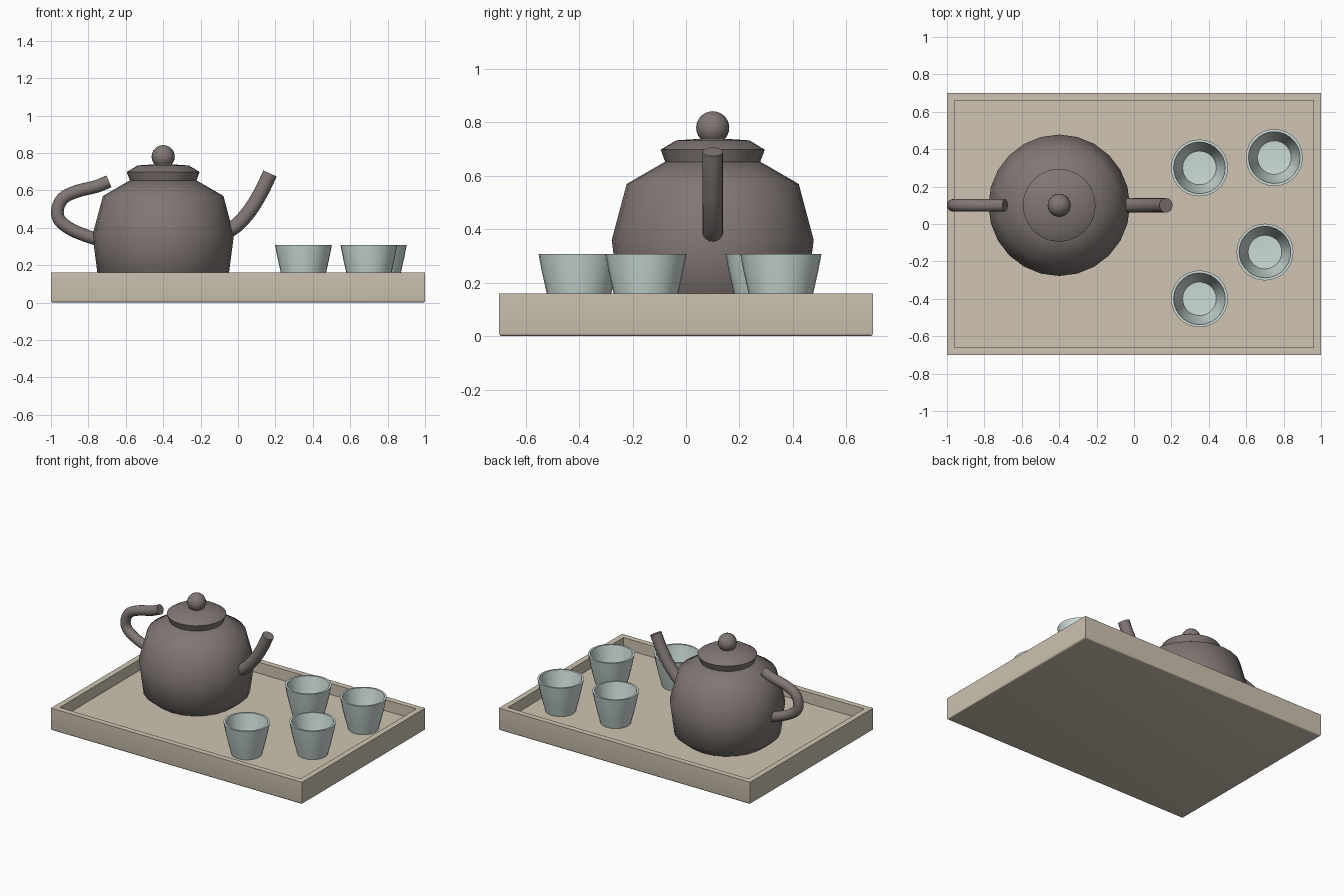
import bpy, bmesh, math
from mathutils import Matrix, Vector

if "Cube" in bpy.data.objects:
    bpy.data.objects.remove(bpy.data.objects["Cube"])


def material(name, rgb):
    m = bpy.data.materials.new(name)
    m.diffuse_color = (*rgb, 1)
    m.use_nodes = True
    m.node_tree.nodes["Principled BSDF"].inputs["Base Color"].default_value = m.diffuse_color
    return m


CLAY = material("dark_clay", (0.22, 0.185, 0.175))
CELADON = material("celadon", (0.60, 0.71, 0.68))
WOOD = material("pale_wood", (0.62, 0.55, 0.44))


def finish(name, bm, mat, angle=40):
    bmesh.ops.recalc_face_normals(bm, faces=bm.faces)
    me = bpy.data.meshes.new(name)
    bm.to_mesh(me)
    bm.free()
    ob = bpy.data.objects.new(name, me)
    bpy.context.collection.objects.link(ob)
    me.materials.append(mat)
    bpy.ops.object.select_all(action='DESELECT')
    ob.select_set(True)
    bpy.context.view_layer.objects.active = ob
    bpy.ops.object.shade_smooth_by_angle(angle=math.radians(angle))
    return ob


def lathe(name, profile, centre, sides, mat, angle=40):
    """Revolve (radius, height) points around a vertical axis."""
    bm = bmesh.new()
    vs = [bm.verts.new((r, 0, z)) for r, z in profile]
    es = [bm.edges.new(p) for p in zip(vs, vs[1:])]
    bmesh.ops.spin(bm, geom=vs + es, axis=(0, 0, 1), cent=(0, 0, 0),
                   steps=sides, angle=2 * math.pi)
    bmesh.ops.remove_doubles(bm, verts=bm.verts, dist=1e-5)
    bmesh.ops.translate(bm, verts=bm.verts, vec=(*centre, 0))
    return finish(name, bm, mat, angle)


def tube(name, points, y, radius, mat, sides=16, steps=6):
    """Capped round tube along a smooth path in the xz plane."""
    p = [Vector(q) for q in points]
    p = [2 * p[0] - p[1]] + p + [2 * p[-1] - p[-2]]
    path = []
    for a, b, c, d in zip(p, p[1:], p[2:], p[3:]):
        for i in range(steps):
            t = i / steps
            path.append(0.5 * (2 * b + (c - a) * t + (2 * a - 5 * b + 4 * c - d) * t ** 2
                               + (3 * b - a - 3 * c + d) * t ** 3))
    path.append(p[-2])
    bm = bmesh.new()
    rings = []
    for i, q in enumerate(path):
        tan = (path[min(i + 1, len(path) - 1)] - path[max(i - 1, 0)]).normalized()
        ring = []
        for k in range(sides):
            a = 2 * math.pi * k / sides
            s = radius * math.cos(a)
            ring.append(bm.verts.new((q.x - tan.y * s, y + radius * math.sin(a), q.y + tan.x * s)))
        rings.append(ring)
    for r0, r1 in zip(rings, rings[1:]):
        for k in range(sides):
            n = (k + 1) % sides
            bm.faces.new((r0[k], r0[n], r1[n], r1[k]))
    bm.faces.new(rings[0])
    bm.faces.new(rings[-1])
    return finish(name, bm, mat)


# Tray: box with softened underside and a recessed floor
FLOOR = 0.08
bm = bmesh.new()
bmesh.ops.create_cube(bm, size=1, matrix=Matrix.Translation((0, 0, 0.08))
                      @ Matrix.Diagonal((2, 1.4, 0.16, 1)))
top = max(bm.faces, key=lambda f: f.calc_center_median().z)
bmesh.ops.inset_region(bm, faces=[top], thickness=0.058)
bm.faces.ensure_lookup_table()
inner = extruded = bmesh.ops.extrude_discrete_faces(bm, faces=[top])["faces"]
bmesh.ops.translate(bm, verts=inner[0].verts, vec=(0, 0, FLOOR - 0.16))
bottom_edges = [e for e in bm.edges if all(v.co.z < 0.001 for v in e.verts)]
bmesh.ops.bevel(bm, geom=bottom_edges, offset=0.012, segments=3, profile=0.5, affect='EDGES')
finish("tray", bm, WOOD, 35)

# Teapot
POT = (-0.4, 0.1)
lathe("teapot_body", [(0, FLOOR), (0.27, FLOOR), (0.35, 0.145), (0.378, 0.36),
                      (0.322, 0.57), (0.18, 0.652), (0, 0.652)], POT, 24, CLAY, 55)
lathe("teapot_lid", [(0, 0.645), (0.175, 0.645), (0.195, 0.698), (0.137, 0.733),
                     (0, 0.742)], POT, 24, CLAY, 50)
bm = bmesh.new()
bmesh.ops.create_uvsphere(bm, u_segments=20, v_segments=12, radius=0.062,
                          matrix=Matrix.Translation((*POT, 0.78)))
finish("lid_knob", bm, CLAY)
tube("teapot_spout", [(-0.07, 0.37), (0.0, 0.42), (0.067, 0.497), (0.126, 0.595),
                      (0.171, 0.69)], POT[1], 0.039, CLAY)
tube("teapot_handle", [(-0.72, 0.33), (-0.785, 0.348), (-0.88, 0.385), (-0.95, 0.435),
                       (-0.965, 0.495), (-0.935, 0.558), (-0.86, 0.595),
                       (-0.76, 0.62), (-0.69, 0.648)], POT[1], 0.034, CLAY)

# Cups: hollow, with a thin rim
cup = [(0, FLOOR), (0.1, FLOOR), (0.121, 0.16), (0.139, 0.24), (0.152, 0.308),
       (0.138, 0.308), (0.124, 0.235), (0.107, 0.165), (0.09, 0.105), (0, 0.1)]
for i, c in enumerate([(0.35, 0.3), (0.75, 0.355), (0.7, -0.15), (0.35, -0.4)]):
    lathe(f"cup_{i + 1}", cup, c, 28, CELADON)
